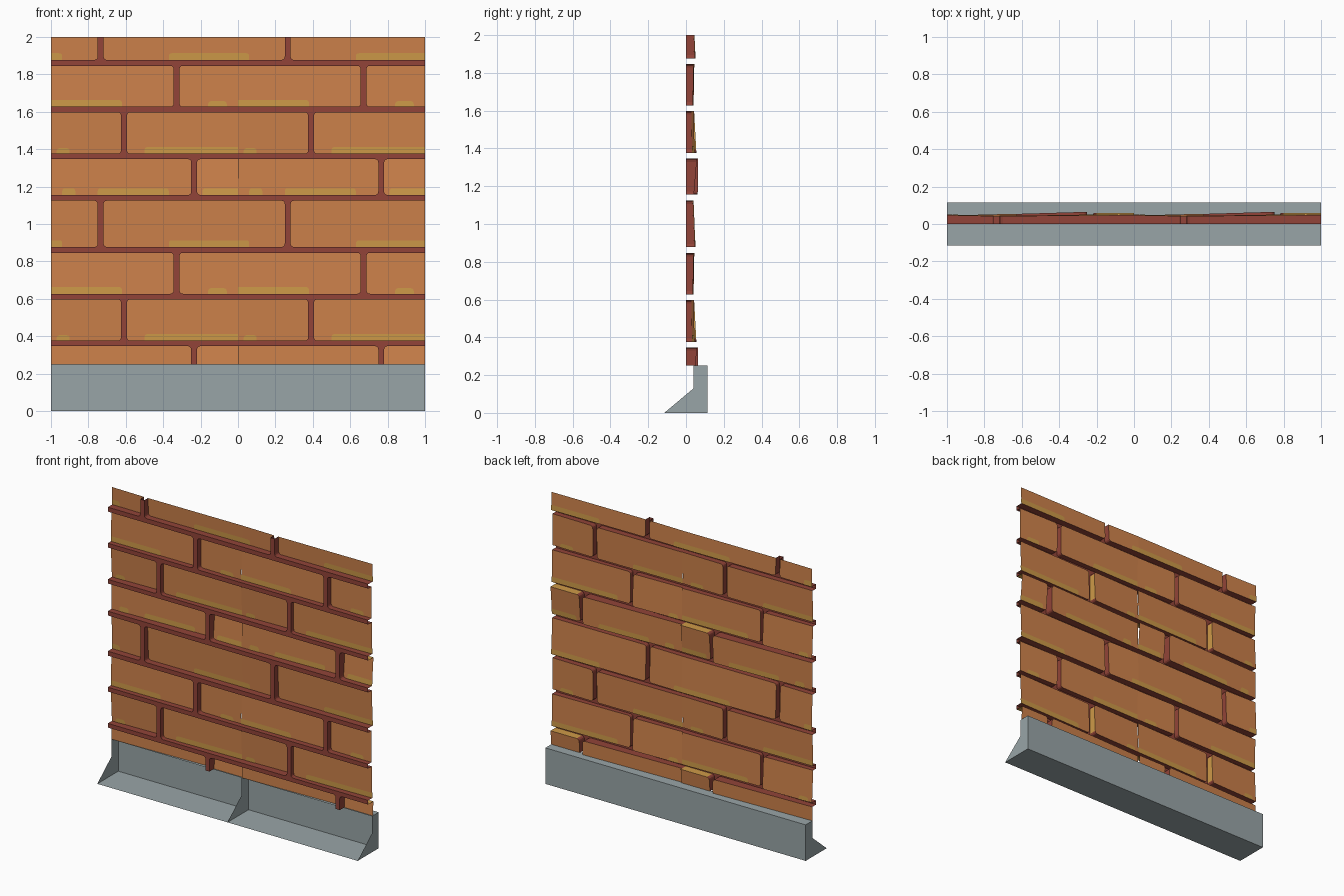
import bpy, math

if "Cube" in bpy.data.objects:
    bpy.data.objects.remove(bpy.data.objects["Cube"])

def material(name, r, g, b):
    lin = [((c / 255 + 0.055) / 1.055) ** 2.4 for c in (r, g, b)]
    m = bpy.data.materials.new(name)
    m.diffuse_color = (*lin, 1)
    m.use_nodes = True
    m.node_tree.nodes["Principled BSDF"].inputs["Base Color"].default_value = m.diffuse_color
    return m

BRICK = material("brick_orange", 206, 130, 75)
MORTAR = material("mortar_red", 146, 68, 56)
MOSS = material("moss_yellow", 206, 154, 72)
STONE = material("plinth_grey", 153, 165, 167)
FLOOR, TOP = 0.25, 2.0

class Part:
    """Collects polygons and turns them into one object."""
    def __init__(self, name, *mats):
        self.name, self.mats = name, mats
        self.verts, self.faces, self.slots = [], [], []

    def face(self, pts, slot=0):
        n = len(self.verts)
        self.verts += [tuple(p) for p in pts]
        self.faces.append(range(n, n + len(pts)))
        self.slots.append(slot)

    def build(self):
        me = bpy.data.meshes.new(self.name)
        me.from_pydata(self.verts, [], [list(f) for f in self.faces])
        for m in self.mats:
            me.materials.append(m)
        for p, s in zip(me.polygons, self.slots):
            p.material_index = s
        bpy.context.collection.objects.link(bpy.data.objects.new(self.name, me))

def rounded(x0, x1, z0, z1, radii, steps=3):
    """Rounded rectangle, one list of points per corner, anticlockwise."""
    out = []
    corners = [(x0, z0, 1, 1), (x1, z0, -1, 1), (x1, z1, -1, -1), (x0, z1, 1, -1)]
    for i, ((x, z, sx, sz), r) in enumerate(zip(corners, radii)):
        if r == 0:
            out.append([(x, z)])
            continue
        a0 = math.pi + i * math.pi / 2
        out.append([(x + sx * r + r * math.cos(a0 + k * math.pi / 2 / steps),
                     z + sz * r + r * math.sin(a0 + k * math.pi / 2 / steps))
                    for k in range(steps + 1)])
    return out

# Rows of one repeating tile: z range, vertical joint, tilt of left and right
# brick (depth at lower left, change along x, change along z), moss (x0, x1, height)
ROWS = [
    (0.155, 0.347, 0.750, (0.040, 0.022, 0.003), (0.042, 0.0, 0.016),
     [(0.06, 0.13, 0.036), (0.25, 0.63, 0.036), (0.81, 1, 0.036)]),
    (0.376, 0.597, 0.375, (0.045, 0.010, -0.012), (0.032, 0.013, -0.004),
     [(0.03, 0.10, 0.03), (0.5, 1, 0.036)]),
    (0.627, 0.846, 0.656, (0.035, 0.005, 0.004), (0.040, -0.005, 0.002),
     [(0, 0.38, 0.036), (0.84, 0.94, 0.03)]),
    (0.877, 1.125, 0.250, (0.050, -0.005, -0.010), (0.045, 0.005, -0.010),
     [(0, 0.06, 0.036), (0.63, 1, 0.036)]),
]
JOINT = 0.031

faces = Part("brick_faces", BRICK)
sides = Part("brick_sides", MORTAR, MOSS)
mortar = Part("mortar", MORTAR)
moss = Part("moss_patches", MOSS)

def flat(x0, x1, z0, z1):
    mortar.face([(x0, 0, z0), (x0, 0, z1), (x1, 0, z1), (x1, 0, z0)])

def brick(ox, oz, row, right):
    z0, z1, joint, tilt_l, tilt_r, patches = ROWS[row]
    a, b = (joint + JOINT, 1) if right else (0, joint)
    base, dx, dz = tilt_r if right else tilt_l
    depth = lambda x, z: base + dx * (x - ox - a) / (b - a) + dz * (z - oz - z0) / (z1 - z0)
    x0, x1 = ox + a, ox + b
    lo, hi = max(FLOOR, oz + z0), min(TOP, oz + z1)
    cut_lo, cut_hi = lo == FLOOR, hi == TOP
    r = 0.018
    radii = [0 if cut_lo or not right else r, 0 if cut_lo or right else r,
             0 if cut_hi or right else r, 0 if cut_hi or not right else r]
    corners = rounded(x0, x1, lo, hi, radii)
    ring = [p for c in corners for p in c]
    faces.face([(x, depth(x, z), z) for x, z in reversed(ring)])
    # mortar filling behind the rounded corners
    sharp = [(x0, lo), (x1, lo), (x1, hi), (x0, hi)]
    for s, c in zip(sharp, corners):
        if len(c) > 1:
            mortar.face([(x, 0, z) for x, z in [s] + c])
    # walls from the mortar out to the brick face, left open where the tile is cut
    open_x = x1 if right else x0
    for p, q in zip(ring, ring[1:] + ring[:1]):
        on = lambda i, v: abs(p[i] - v) < 1e-6 and abs(q[i] - v) < 1e-6
        if on(0, open_x) or (cut_lo and on(1, FLOOR)) or (cut_hi and on(1, TOP)):
            continue
        mossy = (row == 1 and not right and on(0, x1)) or (row == 0 and right and on(1, hi))
        sides.face([(p[0], 0, p[1]), (p[0], depth(*p), p[1]),
                    (q[0], depth(*q), q[1]), (q[0], 0, q[1])], int(mossy))
    # thin moss plates on both sides of the brick sheet
    if cut_lo:
        return
    for m0, m1, h in patches:
        m0, m1 = max(m0, a), min(m1, b)
        if m1 - m0 < 0.01:
            continue
        rr = 0.016
        c = rounded(ox + m0, ox + m1, lo, lo + h,
                    [0, 0, 0 if m1 == 1 else rr, 0 if m0 == 0 else rr])
        pts = [p for k in c for p in k]
        moss.face([(x, depth(x, z) + 0.0015, z) for x, z in reversed(pts)])
        moss.face([(x, depth(x, z) - 0.0015, z) for x, z in pts])

# Wall: the tile repeats twice across and twice up, trimmed to the panel
for ox in (-1, 0):
    for oz in (0, 1):
        for i, row in enumerate(ROWS):
            z0, z1, joint = oz + row[0], oz + row[1], row[2]
            if z0 >= TOP:
                continue
            if z1 > FLOOR:
                brick(ox, oz, i, False)
                brick(ox, oz, i, True)
                flat(ox + joint, ox + joint + JOINT, max(z0, FLOOR), min(z1, TOP))
            above = ROWS[i + 1][0] + oz if i < 3 else ROWS[0][0] + oz + 1
            if z1 < TOP:
                flat(ox, ox + 1, z1, above)

# The top row belongs to the last row of the second tile, ending at the panel edge
for p in (faces, sides, mortar, moss):
    p.build()

# Plinth: open-fronted stone sheet with end and middle ribs
plinth = Part("plinth", STONE)
W, D, B = 1.0, 0.115, 0.04
plinth.face([(-W, -D, 0), (-W, D, 0), (W, D, 0), (W, -D, 0)])
plinth.face([(W, D, 0), (-W, D, 0), (-W, D, FLOOR), (W, D, FLOOR)])
plinth.face([(-W, B, FLOOR), (W, B, FLOOR), (W, D, FLOOR), (-W, D, FLOOR)])
plinth.build()

ribs = Part("plinth_ribs", STONE)
profile = [(-D, 0), (D, 0), (D, FLOOR), (B, FLOOR), (B, 0.13)]
for x in (-W, 0, W):
    pts = [(x, y, z) for y, z in profile]
    ribs.face(pts if x >= 0 else pts[::-1])
ribs.build()
